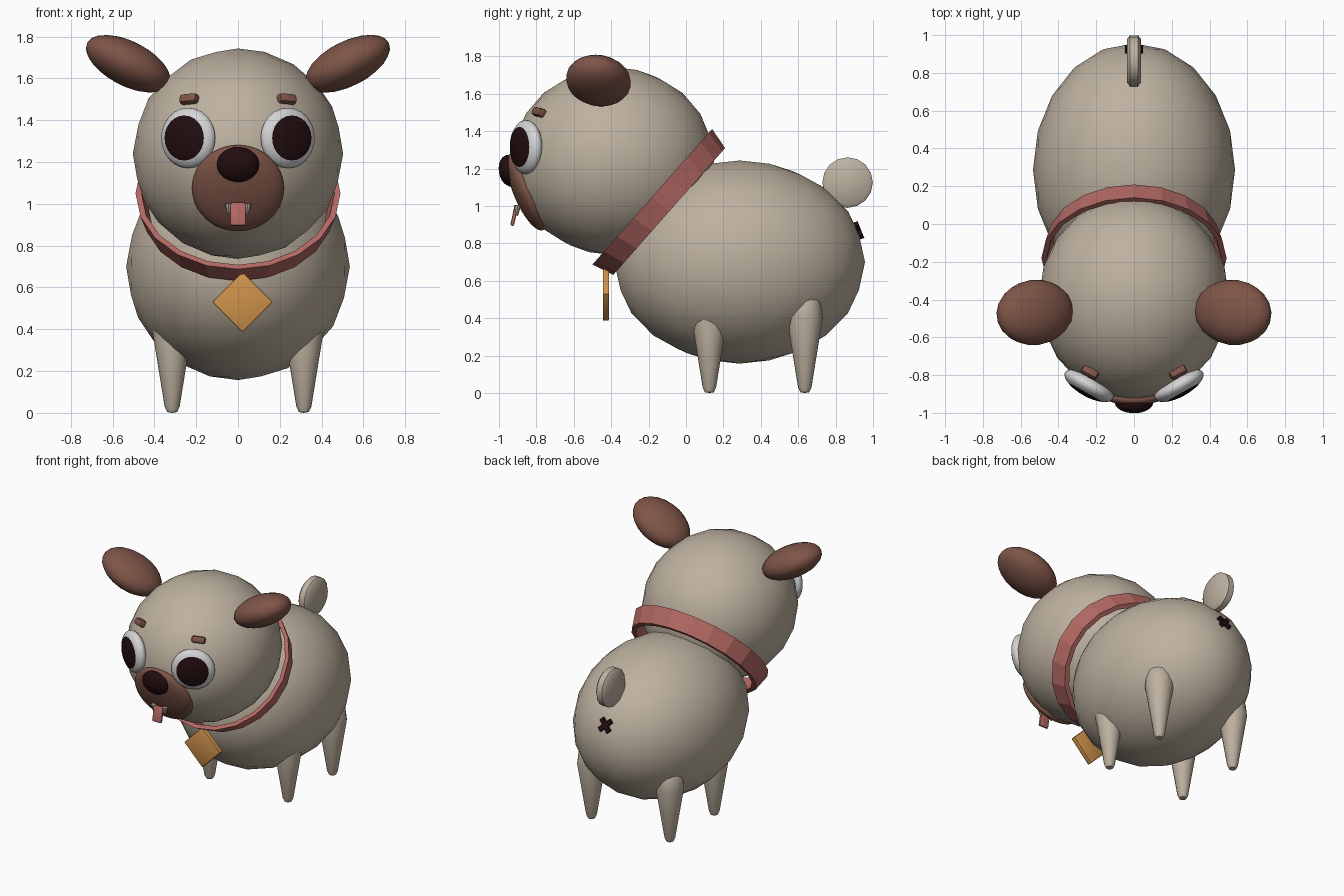
import bpy, bmesh, math
from mathutils import Matrix, Vector

if "Cube" in bpy.data.objects:
    bpy.data.objects.remove(bpy.data.objects["Cube"])


def material(name, rgb):
    m = bpy.data.materials.new(name)
    m.diffuse_color = (*rgb, 1)
    m.use_nodes = True
    m.node_tree.nodes["Principled BSDF"].inputs["Base Color"].default_value = m.diffuse_color
    return m


BEIGE = material("beige fur", (0.51, 0.44, 0.35))
BROWN = material("brown fur", (0.21, 0.09, 0.063))
DARK = material("near black", (0.016, 0.004, 0.005))
WHITE = material("eye white", (0.66, 0.66, 0.67))
PINK = material("rosy red", (0.45, 0.14, 0.125))
GOLD = material("gold", (0.62, 0.29, 0.07))


def place(loc, rot=(0, 0, 0), scale=(1, 1, 1)):
    """Rotation in degrees, applied x then y then z."""
    r = Matrix.Identity(4)
    for angle, axis in zip(rot, "XYZ"):
        r = Matrix.Rotation(math.radians(angle), 4, axis) @ r
    return Matrix.Translation(loc) @ r @ Matrix.Diagonal((*scale, 1))


def finish(name, bm, mats, matrix=Matrix(), smooth=True):
    bmesh.ops.transform(bm, matrix=matrix, verts=bm.verts)
    bmesh.ops.recalc_face_normals(bm, faces=bm.faces)
    me = bpy.data.meshes.new(name)
    bm.to_mesh(me)
    bm.free()
    for m in mats:
        me.materials.append(m)
    ob = bpy.data.objects.new(name, me)
    bpy.context.collection.objects.link(ob)
    if smooth:
        bpy.ops.object.select_all(action='DESELECT')
        ob.select_set(True)
        bpy.context.view_layer.objects.active = ob
        bpy.ops.object.shade_smooth_by_angle(angle=math.radians(40))
    return ob


def ico(name, mat, matrix, level=3):
    bm = bmesh.new()
    bmesh.ops.create_icosphere(bm, subdivisions=level, radius=1)
    return finish(name, bm, [mat], matrix)


def box(name, mat, matrix, size, bevel=0.0):
    bm = bmesh.new()
    bmesh.ops.create_cube(bm, size=1)
    bmesh.ops.scale(bm, vec=size, verts=bm.verts)
    if bevel:
        bmesh.ops.bevel(bm, geom=bm.edges[:], offset=bevel, segments=2,
                        profile=0.5, affect='EDGES')
    return finish(name, bm, [mat], matrix)


def lathe(name, mat, profile, steps, matrix, smooth=True, closed=False):
    """Revolve (radius, z) points about z."""
    bm = bmesh.new()
    pts = profile + profile[:1] if closed else profile
    vs = [bm.verts.new((r, 0, z)) for r, z in pts]
    es = [bm.edges.new(p) for p in zip(vs, vs[1:])]
    bmesh.ops.spin(bm, geom=vs + es, cent=(0, 0, 0), axis=(0, 0, 1),
                   angle=math.tau, steps=steps)
    bmesh.ops.remove_doubles(bm, verts=bm.verts, dist=1e-4)
    return finish(name, bm, [mat], matrix, smooth)


# Body and head
ico("body", BEIGE, place((0, 0.287, 0.70), scale=(0.535, 0.67, 0.543)))
ico("head", BEIGE, place((0, -0.39, 1.24), scale=(0.503, 0.54, 0.503)))

# Collar: tilted faceted band
lathe("collar", PINK, [(0.455, 0.06), (0.483, 0.06), (0.452, -0.06), (0.42, -0.06)], 20,
      place((0, -0.135, 1.01), (48.6, 0, 0), (1.015, 1, 1)), smooth=False, closed=True)

# Hanging diamond tag
box("tag", GOLD, place((0.022, -0.428, 0.53), (0, 45, 0)), (0.205, 0.034, 0.205), 0.006)

# Legs: tapered pegs that sink into the body
leg_profile = [(0, 0), (0.024, 0.004), (0.036, 0.03), (0.07, 0.24), (0.096, 0.40),
               (0.085, 0.49), (0.05, 0.545), (0, 0.56)]
for side, s in (("left", 1), ("right", -1)):
    for end, y in (("front", 0.125), ("rear", 0.635)):
        lathe(f"{end}_leg_{side}", BEIGE, leg_profile, 16, place((s * 0.315, y, 0)))

# Tail: upright rounded disc
lathe("tail", BEIGE, [(0, 0.035), (0.115, 0.035), (0.135, 0.02), (0.135, -0.02),
                      (0.115, -0.035), (0, -0.035)], 16,
      place((0, 0.864, 1.125), (0, 90, 0), (1, 1, 1.06)))

# Small cross mark below the tail
for i, a in enumerate((45, -45)):
    box(f"cross_mark_{i}", DARK,
        place((0, 0.925, 0.87), (22, 0, 0)) @ place((0, 0, 0), (0, a, 0)),
        (0.105, 0.022, 0.032))

for side, s in (("left", 1), ("right", -1)):
    # Ears
    ico(f"ear_{side}", BROWN,
        place((s * 0.525, -0.468, 1.67), (0, -s * 27, -s * 8), (0.222, 0.173, 0.107)))

    # Eyes: flattened balls whose front cap is the pupil
    bm = bmesh.new()
    bmesh.ops.create_uvsphere(bm, u_segments=24, v_segments=15, radius=1)
    for f in bm.faces:
        f.material_index = int(f.calc_center_median().z > 0.669)
    finish(f"eye_{side}", bm, [WHITE, DARK],
           place((s * 0.238, -0.855, 1.315), (90, 0, s * 29))
           @ Matrix.Diagonal((0.145, 0.145, 0.06, 1)))

    # Eyebrows
    box(f"eyebrow_{side}", BROWN, place((s * 0.233, -0.785, 1.50), (-25, s * 5, s * 27)),
        (0.092, 0.05, 0.046), 0.014)

    # Teeth beside the tongue
    bm = bmesh.new()
    bmesh.ops.create_cone(bm, cap_ends=True, segments=8, radius1=0.004, radius2=0.02, depth=0.055)
    finish(f"tooth_{side}", bm, [BEIGE], place((s * 0.045, -0.902, 0.975)))

# Muzzle, nose and tongue
ico("muzzle", BROWN, place((0, -0.852, 1.075), (-67 + 90, 0, 0), (0.22, 0.07, 0.222)), 4)
ico("nose", DARK, place((0, -0.945, 1.188), (10, 0, 0), (0.102, 0.056, 0.085)))
box("tongue", PINK, place((0, -0.918, 0.95), (-12, 0, 0)), (0.075, 0.02, 0.115), 0.009)
